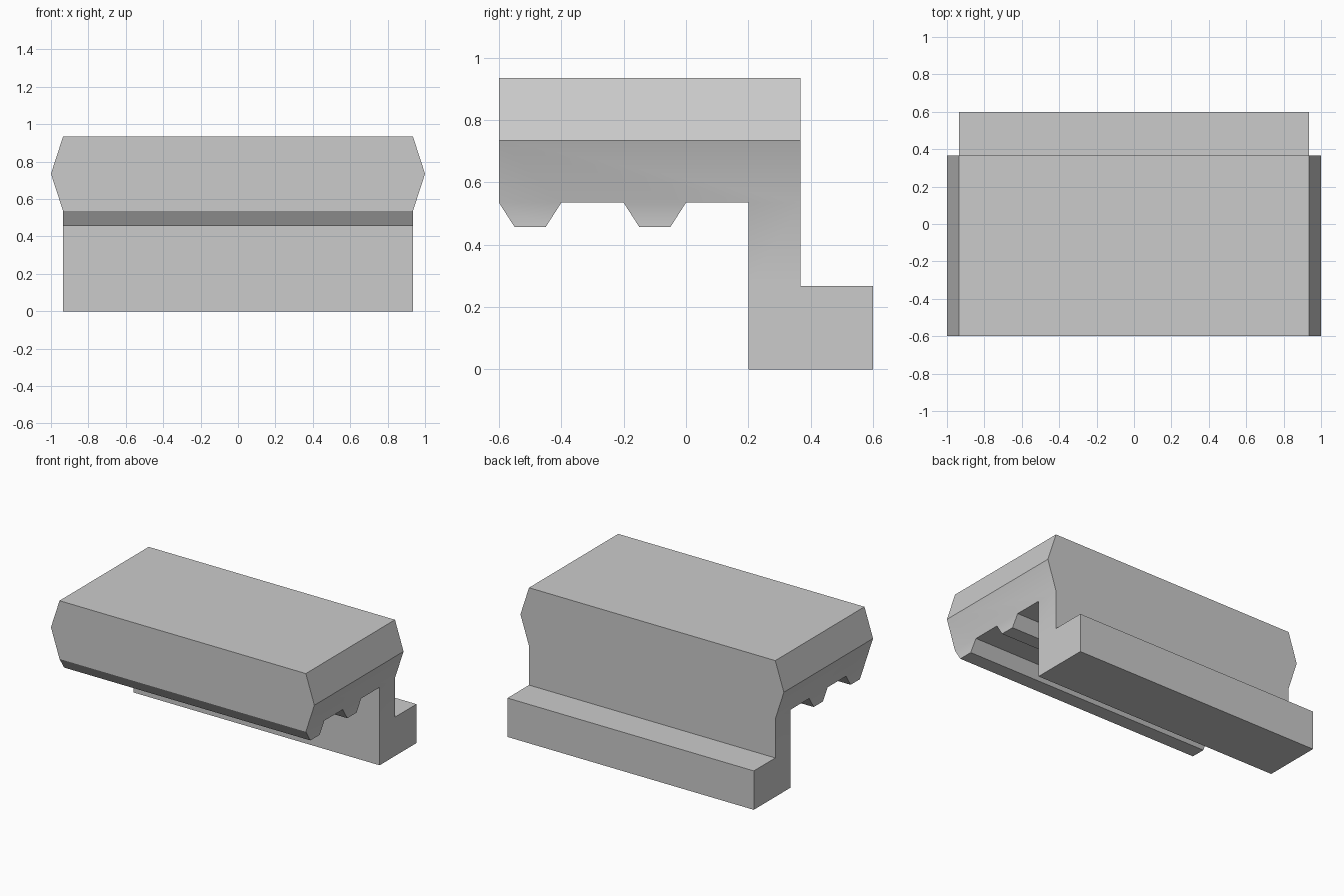
import bpy
import bmesh
from math import radians

if "Cube" in bpy.data.objects:
    bpy.data.objects.remove(bpy.data.objects["Cube"], do_unlink=True)

# Key levels and depths of the side profile (y, z)
HALF, BULGE = 0.935, 1.0
FRONT, LEG, BACK, TOE = -0.6, 0.2, 0.367, 0.6
RIB, FOOT, UNDER, MID, TOP = 0.457, 0.267, 0.535, 0.735, 0.935
rib_starts = (-0.6, -0.2)


def rib(y):
    return [(y, UNDER), (y + 0.05, RIB), (y + 0.15, RIB), (y + 0.2, UNDER)]


underside = [(y + d, UNDER) for y in rib_starts for d in (0, 0.2)]
cells = [
    # upper and lower halves of the block
    [(FRONT, MID), (BACK, MID), (BACK, TOP), (FRONT, TOP)],
    underside + [(LEG, UNDER), (BACK, UNDER), (BACK, MID), (FRONT, MID)],
    # upright leg and foot
    [(LEG, FOOT), (BACK, FOOT), (BACK, UNDER), (LEG, UNDER)],
    [(LEG, 0), (TOE, 0), (TOE, FOOT), (BACK, FOOT), (LEG, FOOT)],
] + [rib(y) for y in rib_starts]

# Join the cells into one sheet and sweep it across the width
bm = bmesh.new()
for cell in cells:
    bm.faces.new([bm.verts.new((-HALF, y, z)) for y, z in cell])
bmesh.ops.remove_doubles(bm, verts=bm.verts[:], dist=0.001)
swept = bmesh.ops.extrude_face_region(bm, geom=bm.faces[:], use_keep_orig=True)
for v in swept["geom"]:
    if isinstance(v, bmesh.types.BMVert):
        v.co.x = HALF

# Push the middle level outwards to make the pointed ends
for v in bm.verts:
    if abs(v.co.z - MID) < 0.001:
        v.co.x = BULGE if v.co.x > 0 else -BULGE
bmesh.ops.recalc_face_normals(bm, faces=bm.faces[:])

mesh = bpy.data.meshes.new("rail_block")
bm.to_mesh(mesh)
bm.free()
block = bpy.data.objects.new("rail_block", mesh)
bpy.context.collection.objects.link(block)

# Plain grey finish
grey = bpy.data.materials.new("light_grey")
grey.use_nodes = True
colour = (0.6, 0.6, 0.6, 1)
grey.diffuse_color = colour
grey.node_tree.nodes["Principled BSDF"].inputs["Base Color"].default_value = colour
mesh.materials.append(grey)

# Soft shading on the shallow end slopes only
bpy.ops.object.select_all(action="DESELECT")
block.select_set(True)
bpy.context.view_layer.objects.active = block
bpy.ops.object.shade_smooth_by_angle(angle=radians(30))
